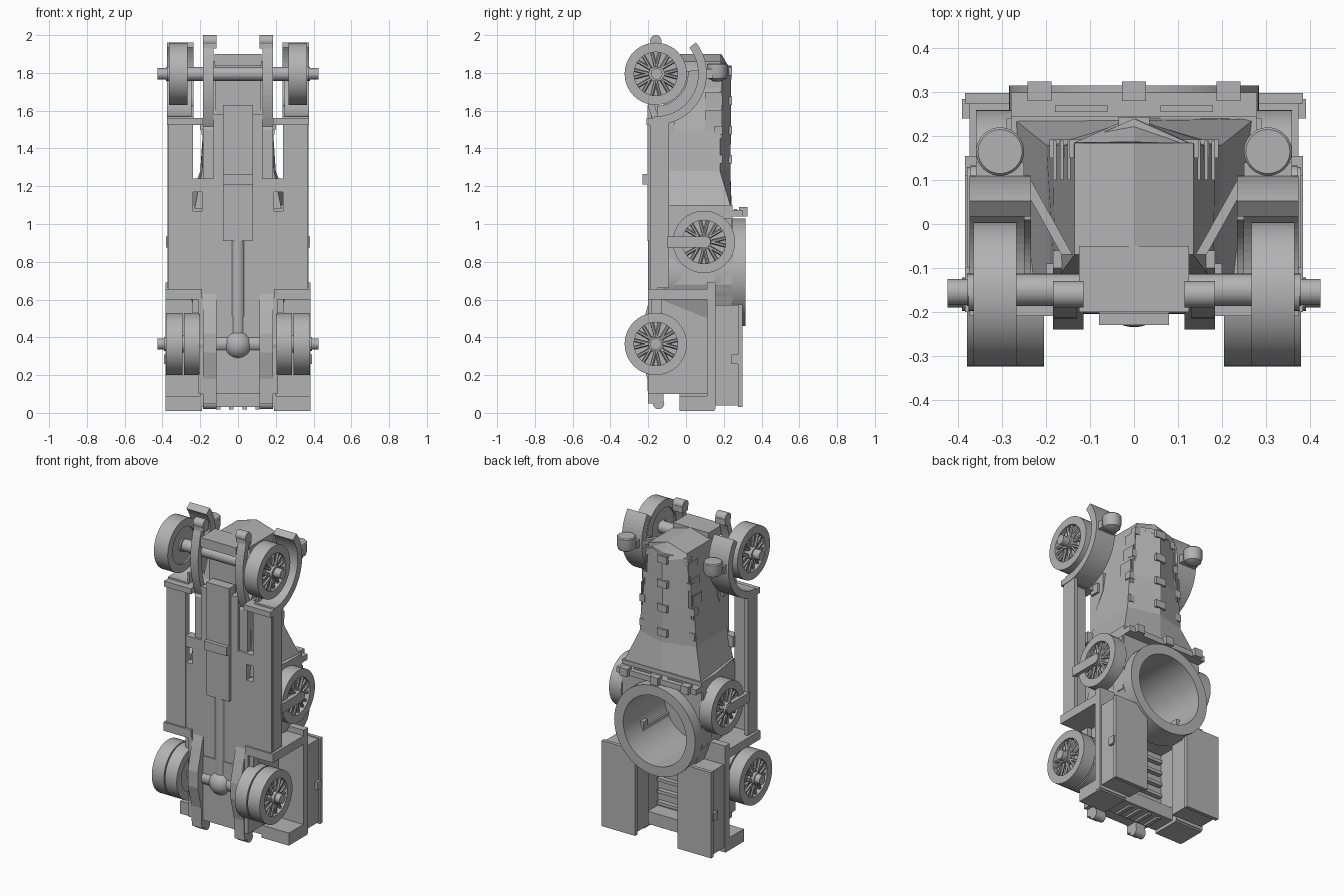
import bpy, bmesh, math
from mathutils import Matrix, Vector

cube = bpy.data.objects.get("Cube")
if cube:
    bpy.data.objects.remove(cube)

GREY = (0.45, 0.45, 0.45, 1)
mat = bpy.data.materials.new("plain_grey")
mat.use_nodes = True
mat.diffuse_color = GREY
mat.node_tree.nodes["Principled BSDF"].inputs["Base Color"].default_value = GREY
TURN = {"x": Matrix.Rotation(math.pi / 2, 4, "Y"),
        "y": Matrix.Rotation(-math.pi / 2, 4, "X"), "z": Matrix()}
smooth = []


def finish(name, bm, pair=False):
    bmesh.ops.recalc_face_normals(bm, faces=bm.faces[:])
    mesh = bpy.data.meshes.new(name)
    bm.to_mesh(mesh)
    bm.free()
    mesh.materials.append(mat)
    obj = bpy.data.objects.new(name, mesh)
    bpy.context.collection.objects.link(obj)
    if pair:
        mod = obj.modifiers.new("mirror", "MIRROR")
        mod.use_mirror_merge = False
    return obj


def loft(name, sections, pair=False):
    """Skin a list of equal-sized point rings and cap both ends."""
    bm = bmesh.new()
    rings = [[bm.verts.new(p) for p in s] for s in sections]
    n = len(rings[0])
    for a, b in zip(rings, rings[1:]):
        for i in range(n):
            j = (i + 1) % n
            bm.faces.new((a[i], a[j], b[j], b[i]))
    bm.faces.new(rings[0])
    bm.faces.new(rings[-1])
    return finish(name, bm, pair)


def prism(name, pts, axis, a, b, pair=False):
    """Extrude a flat outline along an axis; outline is the other two axes in order."""
    put = {"x": lambda p, h: (h, *p), "y": lambda p, h: (p[0], h, p[1]),
           "z": lambda p, h: (*p, h)}[axis]
    return loft(name, [[put(p, h) for p in pts] for h in (a, b)], pair)


def box(name, x, y, z, pair=False):
    pts = [(x[0], y[0]), (x[1], y[0]), (x[1], y[1]), (x[0], y[1])]
    return prism(name, pts, "z", z[0], z[1], pair)


def lathe(name, profile, axis, centre, pair=False, steps=40, closed=True):
    """Spin a (radius, height) profile about an axis through centre."""
    bm = bmesh.new()
    place = Matrix.Translation(centre) @ TURN[axis]
    rings = []
    for i in range(steps):
        t = 2 * math.pi * i / steps
        rings.append([bm.verts.new(place @ Vector((r * math.cos(t), r * math.sin(t), h)))
                      for r, h in profile])
    n = len(profile)
    for i in range(steps):
        a, b = rings[i], rings[(i + 1) % steps]
        for k in range(n if closed else n - 1):
            m = (k + 1) % n
            bm.faces.new((a[k], a[m], b[m], b[k]))
    if not closed:
        bm.faces.new([r[0] for r in rings])
        bm.faces.new([r[-1] for r in rings])
    obj = finish(name, bm, pair)
    smooth.append(obj)
    return obj


def rod(name, r, a, b, axis, centre, pair=False):
    return lathe(name, [(r, a), (r, b)], axis, centre, pair, 24, False)


def arc(r0, r1, a0, a1, centre, steps=16):
    angles = [math.radians(a0 + (a1 - a0) * i / steps) for i in range(steps + 1)]
    spots = [(r1, t) for t in angles] + [(r0, t) for t in reversed(angles)]
    return [(centre[0] + r * math.cos(t), centre[1] + r * math.sin(t)) for r, t in spots]


def wheel(name, y, z, x0, x1):
    """Tyre, recessed web, hub and forked spokes, on both sides."""
    c = (0, y, z)
    lathe(name + "_tyre", [(.115, x0), (.165, x0), (.165, x1), (.115, x1)], "x", c, True)
    rod(name + "_web", .118, x0 + .01, x1 - .03, "x", c, True)
    rod(name + "_hub", .038, x0, x1 + .012, "x", c, True)
    bm = bmesh.new()
    for i in range(8):
        t = 2 * math.pi * i / 8
        for fork in (-.18, .18):
            a = Vector((x1 - .01, y + .035 * math.cos(t), z + .035 * math.sin(t)))
            b = Vector((x1 - .018, y + .118 * math.cos(t + fork), z + .118 * math.sin(t + fork)))
            d = b - a
            m = Matrix.Translation((a + b) / 2) @ d.to_track_quat("Z", "Y").to_matrix().to_4x4()
            bmesh.ops.create_cone(bm, cap_ends=True, segments=6, radius1=.009,
                                  radius2=.009, depth=d.length, matrix=m)
    finish(name + "_spokes", bm, True)


# Wheels and axles
wheel("front_wheel", -.16, 1.795, .268, .365)
wheel("rear_outer_wheel", -.16, .365, .295, .38)
wheel("rear_inner_wheel", -.16, .365, .205, .287)
wheel("spare_wheel", .095, .905, .275, .36)
rod("front_axle", .037, -.38, .38, "x", (0, -.15, 1.795))
rod("front_axle_tip", .03, -.425, .425, "x", (0, -.155, 1.795))
rod("rear_axle", .045, -.37, .37, "x", (0, -.16, .365))
rod("rear_axle_tip", .03, -.425, .425, "x", (0, -.16, .365))
box("spare_wheel_arm", (.35, .38), (-.1, .1), (.875, .935), True)
rod("spare_wheel_cap", .03, .34, .38, "x", (0, .1, .905), True)

# Drive line under the floor
ball = [(.075 * math.cos(t), .075 * math.sin(t)) for t in
        [math.radians(-88 + 11 * i) for i in range(17)]]
lathe("differential", ball, "z", (0, -.16, .36), closed=False)
rod("drive_shaft", .037, .36, .93, "z", (0, -.165, 0))
box("gearbox_cover", (-.08, .08), (-.205, -.14), (.91, 1.63))
box("gearbox_strap", (-.08, .08), (-.23, -.19), (1.21, 1.265))

# Chassis floor, rails and springs
half_floor = [(0, .5), (.24, .5), (.24, 1.07), (.19, 1.07), (.19, 1.17), (.24, 1.17),
              (.24, 1.24), (.13, 1.24), (.13, 1.58), (0, 1.58)]
prism("floor", half_floor, "y", -.185, -.13, True)
box("running_board", (.238, .37), (-.19, -.15), (.64, 1.56), True)
box("running_board_edge", (.35, .372), (-.18, -.09), (.66, 1.54), True)
rail = [(-.2, .05), (-.205, .18), (-.24, .32), (-.24, .42), (-.205, .56), (-.17, .68),
        (-.17, 1.5), (-.1, 1.62), (-.06, 1.62), (-.06, 1.5), (-.12, 1.4), (-.12, .05)]
prism("chassis_rail", rail, "x", .115, .185, True)
prism("front_spring", arc(.5, .535, 154, 207, (.32, 1.75)), "x", .13, .185, True)
box("spring_horn", (.115, .185), (-.185, -.13), (1.93, 1.965), True)
rod("spring_eye", .03, .115, .185, "x", (0, -.16, 1.97), True)
rod("rear_spring_eye", .03, .115, .185, "x", (0, -.145, .05), True)
box("front_crossbar", (-.2, .2), (-.15, -.09), (1.5, 1.56))
box("nose_block", (-.125, .125), (-.2, -.05), (1.84, 1.9))
box("nose_pan", (-.12, .12), (-.12, -.05), (1.55, 1.86))

# Front fenders
hub = (-.16, 1.795)
prism("front_fender", arc(.225, .27, 38, -92, hub, 24), "x", .235, .375, True)
prism("fender_skirt", arc(.17, .235, 5, -88, hub), "x", .235, .25, True)
box("fender_foot", (.185, .375), (-.21, -.13), (1.525, 1.56), True)
prism("fender_strut", [(.235, .1), (.14, -.07), (.165, -.07), (.26, .1)],
      "z", 1.78, 1.81, True)

# Headlights
lathe("headlight", [(.02, -.05), (.048, -.035), (.055, -.01), (.055, .04),
                    (.05, .046)], "z", (.305, .165, 1.805), True, closed=False)
box("headlight_mount", (.25, .36), (.1, .14), (1.77, 1.82), True)


# Armoured hood and cowl
def section(z, low, w, bottom, shoulder, ridge):
    return [(-low, bottom, z), (0, bottom, z), (low, bottom, z),
            (w, shoulder, z), (0, ridge, z), (-w, shoulder, z)]


loft("hood", [section(1.08, .23, .275, -.15, .24, .242),
              section(1.28, .19, .2, -.14, .18, .235),
              section(1.5, .18, .185, -.13, .18, .238),
              section(1.84, .135, .135, -.07, .18, .24)])
prism("prow", [(-.135, 1.83), (.135, 1.83), (.135, 1.86), (0, 1.9), (-.135, 1.86)],
      "y", -.07, .185)
loft("prow_roof", [[(-.137, .18, 1.83), (.137, .18, 1.83), (0, .245, 1.8)],
                   [(-.137, .185, 1.86), (.137, .185, 1.86), (0, .187, 1.9)]])
for i in range(4):
    z = 1.34 + .155 * i
    w = .187 - .05 * max(0, z - 1.5) / .34
    box("hood_side_hinge", (w - .03, w + .006), (.15, .192), (z - .02, z + .025), True)
    box("hood_ridge_hinge", (-.035, .035), (.215, .244), (z - .02, z + .025))
for i in range(3):
    x = .145 + .016 * i
    box("hood_louvre", (x, x + .007), (.1, .19), (1.45, 1.8 - .1 * i), True)


# Fighting compartment with an open turret ring
def hull_plan(y, w):
    return [(-w, y, 1.1), (w, y, 1.1), (w, y, .68), (w - .07, y, .5),
            (.07 - w, y, .5), (-w, y, .68)]


body = loft("fighting_compartment",
            [hull_plan(-.14, .24), hull_plan(.1, .278), hull_plan(.245, .28)])
cutter = rod("ring_cutter", .24, -.1, .5, "y", (0, 0, .745))
cutter.hide_render = True
cutter.hide_set(True)
cut = body.modifiers.new("ring_hole", "BOOLEAN")
cut.object = cutter
cut.solver = "EXACT"
lathe("turret_ring", [(.222, -.11), (.26, -.11), (.26, .15), (.285, .15), (.285, .315),
                      (.222, .315)], "y", (0, 0, .745), steps=56)
box("front_visor", (-.28, .28), (.24, .3), (1.04, 1.075))
for x in (-.215, 0, .215):
    box("visor_hinge", (x - .027, x + .027), (.28, .325), (1.04, 1.09))
for x in (-.12, .12):
    box("visor_slot", (x - .06, x + .06), (.255, .27), (1.07, 1.08))
box("side_flap", (.26, .29), (.19, .24), (.96, 1.03), True)
box("rear_side_flap", (.25, .285), (.19, .24), (.68, .74), True)

# Rear bed, fenders and lockers
box("bed_floor", (-.2, .2), (-.19, .02), (.1, .51))
box("bed_side", (.185, .21), (-.2, .16), (.1, .61), True)
box("tail_panel", (-.2, .2), (-.035, .12), (.03, .11))
for i in range(5):
    box("bed_rib", (-.17, .17), (.02, .05), (.13 + .075 * i, .15 + .075 * i))
for x in (-.105, -.035, .035, .105):
    box("tail_slat", (x - .012, x + .012), (-.02, .1), (.018, .035))
box("rear_fender_front", (.19, .385), (-.2, .15), (.6, .655), True)
box("rear_fender_top", (.19, .385), (.11, .155), (.02, .69), True)
box("rear_corner_block", (.19, .383), (-.035, .15), (.01, .09), True)
box("locker", (.16, .375), (.15, .275), (.04, .57), True)
box("locker_lid", (.15, .385), (.275, .298), (.03, .575), True)
box("locker_latch", (.37, .392), (.24, .285), (.26, .31), True)

# Rounded surfaces
bpy.ops.object.select_all(action="DESELECT")
for obj in smooth:
    if obj is not cutter:
        obj.select_set(True)
        bpy.context.view_layer.objects.active = obj
bpy.ops.object.shade_smooth_by_angle(angle=math.radians(35))
